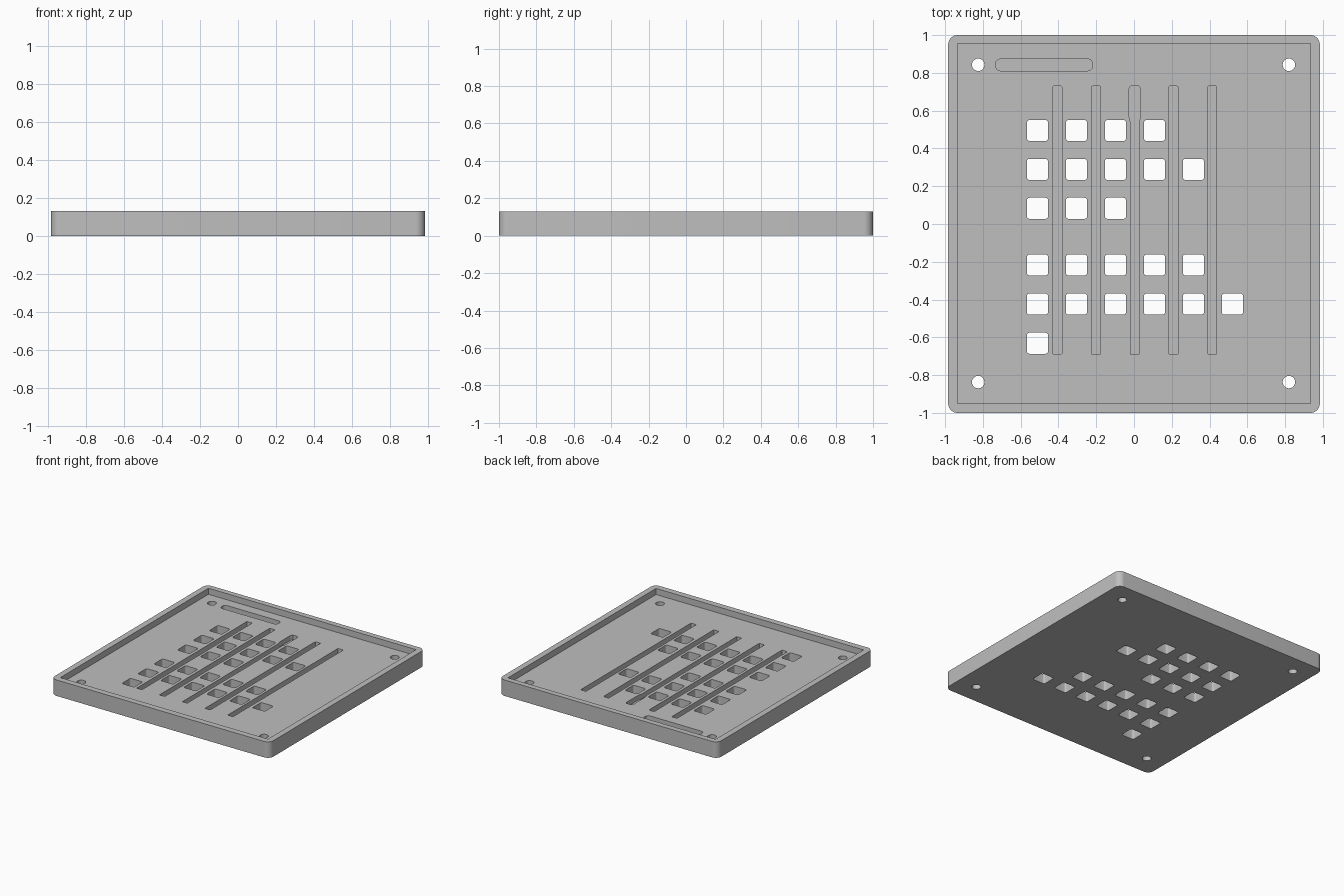
import bpy
import bmesh
from math import cos, sin, pi

if "Cube" in bpy.data.objects:
    bpy.data.objects.remove(bpy.data.objects["Cube"], do_unlink=True)

TOP, FLOOR, GROOVE = 0.13, 0.08, 0.04

grey = bpy.data.materials.new("plain grey")
grey.use_nodes = True
colour = (0.52, 0.52, 0.52, 1)
grey.diffuse_color = colour
grey.node_tree.nodes["Principled BSDF"].inputs["Base Color"].default_value = colour


def rounded(cx, cy, w, h, r, steps=6):
    """Outline of a rounded rectangle, counter-clockwise."""
    pts = []
    for i, (sx, sy) in enumerate([(1, 1), (-1, 1), (-1, -1), (1, -1)]):
        for k in range(steps + 1):
            a = (i + k / steps) * pi / 2
            pts.append((cx + sx * (w / 2 - r) + r * cos(a),
                        cy + sy * (h / 2 - r) + r * sin(a)))
    return pts


def box(x0, x1, y0, y1):
    return [(x0, y0), (x1, y0), (x1, y1), (x0, y1)]


def circle(cx, cy, r, n=32):
    return [(cx + r * cos(2 * pi * k / n), cy + r * sin(2 * pi * k / n)) for k in range(n)]


def prisms(name, outlines, z0, z1):
    """One object holding an upright prism for each outline."""
    bm = bmesh.new()
    for pts in outlines:
        low = [bm.verts.new((x, y, z0)) for x, y in pts]
        high = [bm.verts.new((x, y, z1)) for x, y in pts]
        bm.faces.new(low[::-1])
        bm.faces.new(high)
        for i in range(len(pts)):
            j = (i + 1) % len(pts)
            bm.faces.new((low[i], low[j], high[j], high[i]))
    bmesh.ops.recalc_face_normals(bm, faces=bm.faces)
    mesh = bpy.data.meshes.new(name)
    bm.to_mesh(mesh)
    bm.free()
    mesh.materials.append(grey)
    obj = bpy.data.objects.new(name, mesh)
    bpy.context.collection.objects.link(obj)
    return obj


# Rounded tray body
tray = prisms("tray", [rounded(0, 0, 1.968, 2, 0.05, 8)], 0, TOP)

# Recess inside the raised rim
recess = prisms("recess_cutter", [box(-0.935, 0.935, -0.95, 0.955)], FLOOR, 0.3)

# Long wiring grooves, the middle one with a wider upper end
grooves = []
for i in range(5):
    x = -0.406 + i * 0.205
    if i == 2:
        half = [(0.022, -0.69), (0.022, 0.535), (0.031, 0.57), (0.031, 0.715), (0.022, 0.73)]
        grooves.append([(x + dx, y) for dx, y in half] +
                       [(x - dx, y) for dx, y in reversed(half)])
    else:
        grooves.append(rounded(x, 0.02, 0.048, 1.42, 0.006, 2))

# Wide shallow slot near the back left corner
grooves.append(rounded(-0.476, 0.842, 0.512, 0.062, 0.025))
groove_cutter = prisms("groove_cutter", grooves, GROOVE, 0.3)

# Square openings: number of columns in each row
holes = []
rows = [(0.495, 4), (0.289, 5), (0.083, 3), (-0.217, 5), (-0.424, 6), (-0.631, 1)]
for y, count in rows:
    holes += [rounded(-0.511 + c * 0.2064, y, 0.112, 0.112, 0.014, 4) for c in range(count)]

# Corner screw holes
holes += [circle(x, y, 0.033) for x in (-0.825, 0.82) for y in (-0.837, 0.843)]
hole_cutter = prisms("hole_cutter", holes, -0.1, 0.3)

# Cut everything out of the body
bpy.context.view_layer.objects.active = tray
for cutter in (recess, groove_cutter, hole_cutter):
    mod = tray.modifiers.new(cutter.name, 'BOOLEAN')
    mod.operation = 'DIFFERENCE'
    mod.solver = 'EXACT'
    mod.object = cutter
    bpy.ops.object.modifier_apply(modifier=mod.name)
    bpy.data.objects.remove(cutter, do_unlink=True)

# Smooth rounded corners, keep edges sharp
bpy.ops.object.select_all(action='DESELECT')
tray.select_set(True)
bpy.ops.object.shade_smooth_by_angle(angle=pi / 6)
